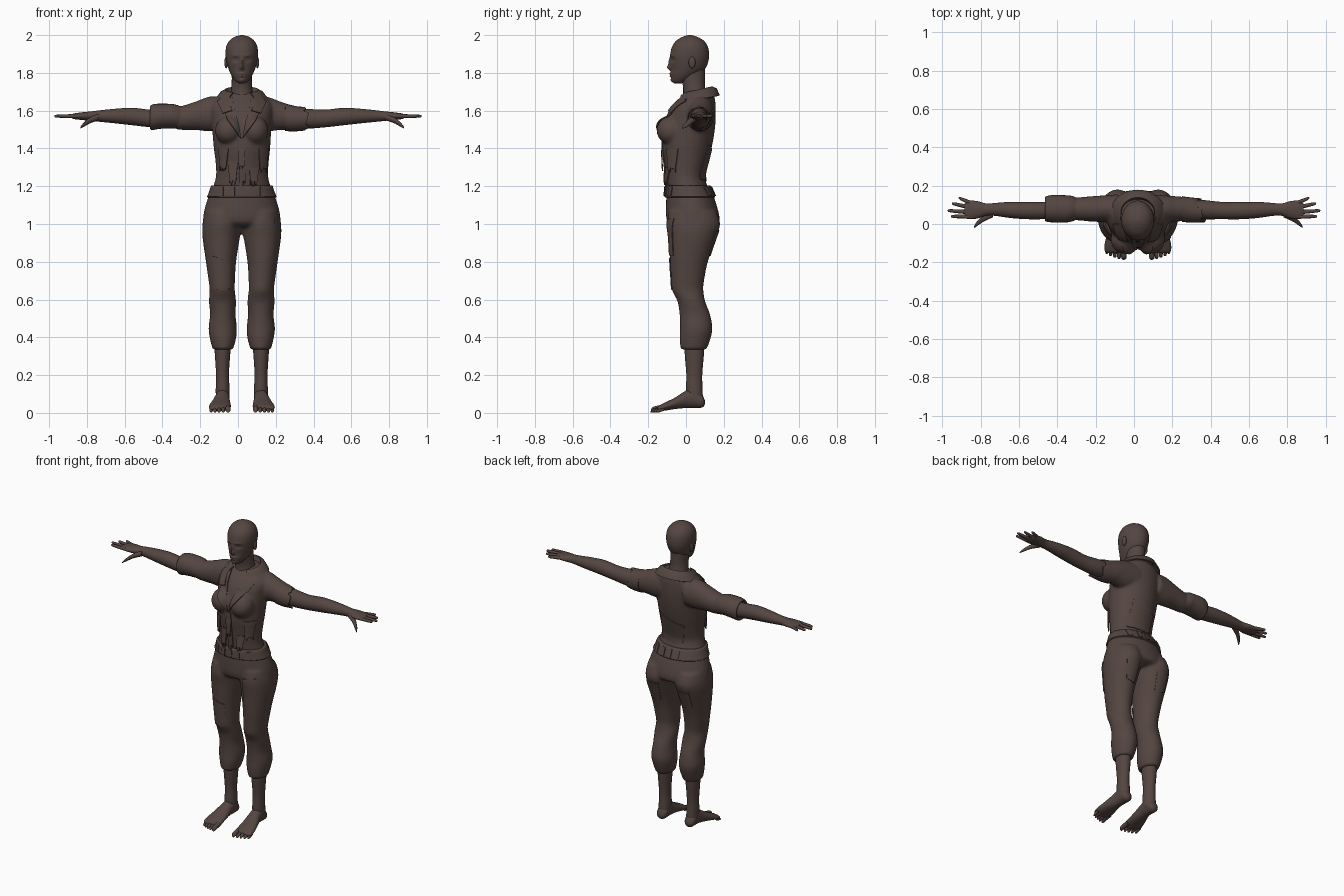
import bpy, bmesh, math, random
from mathutils import Vector, Matrix
from mathutils.bvhtree import BVHTree

random.seed(4)
CX = 0.02  # body axis
mat = bpy.data.materials.new("dark_brown")
mat.diffuse_color = (0.09, 0.061, 0.053, 1)
AXES = {'z': (0, 1, 2), 'x': (1, 2, 0), 'y': (0, 2, 1)}


def smooth_rows(rows, steps):
    """Catmull-Rom rows of numbers."""
    out = []
    for i in range(len(rows) - 1):
        p = [rows[max(0, min(len(rows) - 1, i + k))] for k in (-1, 0, 1, 2)]
        for s in range(steps):
            t = s / steps
            out.append([0.5 * (2*b + (c-a)*t + (2*a-5*b+4*c-d)*t*t + (3*b-a-3*c+d)*t**3)
                        for a, b, c, d in zip(*p)])
    return out + [list(rows[-1])]


def loft(bm, axis, rows, n=24, steps=4, sx=1, ox=0.0, cap=True):
    """rows: position on axis, then min/max on each of the two other axes."""
    ia, ib, it = AXES[axis]
    rings = []
    for t, a0, a1, b0, b1 in smooth_rows(rows, steps):
        ring = []
        for k in range(n):
            w = 2 * math.pi * k / n
            co = [0, 0, 0]
            co[ia] = (a0 + a1) / 2 + (a1 - a0) / 2 * math.cos(w)
            co[ib] = (b0 + b1) / 2 + (b1 - b0) / 2 * math.sin(w)
            co[it] = t
            co[0] = co[0] * sx + ox
            ring.append(bm.verts.new(co))
        rings.append(ring)
    for r, q in zip(rings, rings[1:]):
        for k in range(n):
            bm.faces.new((r[k], r[(k+1) % n], q[(k+1) % n], q[k]))
    if cap:
        bm.faces.new(rings[0])
        bm.faces.new(rings[-1])
    return rings


def ball(bm, c, r):
    bmesh.ops.create_uvsphere(bm, u_segments=20, v_segments=12, radius=1,
                              matrix=Matrix.Translation(c) @ Matrix.Diagonal((*r, 1)))


def finish(name, bm, voxel=0, thick=0, angle=50):
    bmesh.ops.recalc_face_normals(bm, faces=bm.faces)
    me = bpy.data.meshes.new(name)
    bm.to_mesh(me)
    bm.free()
    ob = bpy.data.objects.new(name, me)
    bpy.context.collection.objects.link(ob)
    if voxel:
        m = ob.modifiers.new("blend", 'REMESH')
        m.mode, m.voxel_size = 'VOXEL', voxel
        m = ob.modifiers.new("soften", 'SMOOTH')
        m.factor, m.iterations = 0.5, 6
    if thick:
        m = ob.modifiers.new("cloth", 'SOLIDIFY')
        m.thickness, m.offset = thick, 0
    if ob.modifiers:
        dg = bpy.context.evaluated_depsgraph_get()
        baked = bpy.data.meshes.new_from_object(ob.evaluated_get(dg))
        ob.modifiers.clear()
        ob.data = baked
    ob.data.materials.clear()
    ob.data.materials.append(mat)
    bpy.ops.object.select_all(action='DESELECT')
    bpy.context.view_layer.objects.active = ob
    ob.select_set(True)
    bpy.ops.object.shade_smooth_by_angle(angle=math.radians(angle))
    return ob


def patch(name, target, corners, side=-1, lift=0.0, n=10, rag=0.0):
    """Thin cloth piece laid on the target; corners in x,z: top pair, then bottom pair."""
    me = target.data
    tree = BVHTree.FromPolygons([v.co for v in me.vertices], [p.vertices for p in me.polygons])
    bm = bmesh.new()
    tl, tr, br, bl = [Vector(c) for c in corners]
    g = []
    for j in range(n + 1):
        row = []
        for i in range(n + 1):
            u, v = i / n, j / n
            p = tl.lerp(tr, u).lerp(bl.lerp(br, u), v)
            if j == n:
                p.y -= rag * random.random()
            o = Vector((p.x, side * 0.5, p.y))
            hit = tree.ray_cast(o, Vector((0, -side, 0)))
            if hit[0] is None:
                hit = tree.find_nearest(Vector((p.x, side * 0.05, p.y)))
            d = hit[1] if hit[1].y * side > 0 else -hit[1]
            row.append(bm.verts.new(hit[0] + d * 0.002 + Vector((0, side * lift * v, 0))))
        g.append(row)
    for j in range(n):
        for i in range(n):
            bm.faces.new((g[j][i], g[j][i+1], g[j+1][i+1], g[j+1][i]))
    return finish(name, bm, thick=0.006)


# Head with sculpted face
bm = bmesh.new()
loft(bm, 'z', [(1.745, -.018, .018, -.062, -.02), (1.757, -.034, .034, -.074, .01), (1.785, -.054, .054, -.08, .06),
               (1.82, -.07, .07, -.08, .1), (1.86, -.081, .081, -.083, .118), (1.9, -.086, .086, -.083, .122),
               (1.94, -.082, .082, -.073, .115), (1.97, -.066, .066, -.052, .095), (1.99, -.04, .04, -.02, .062),
               (2.0, -.008, .008, .01, .03)], n=96, steps=8, ox=CX)
features = [(0, 1.828, -.018, .011, .013), (0, 1.855, -.011, .009, .022), (0, 1.795, -.008, .022, .006),
            (0, 1.782, -.007, .018, .005), (0, 1.76, -.006, .02, .01), (.032, 1.87, .011, .017, .011),
            (.032, 1.87, -.006, .01, .005), (.032, 1.892, -.004, .02, .007)]
for v in bm.verts:
    if v.co.y < 0:
        x, z = abs(v.co.x - CX), v.co.z
        v.co.y += sum(a * math.exp(-((x-x0)/sx)**2 - ((z-z0)/sz)**2) for x0, z0, a, sx, sz in features)
finish("head", bm)
for s in (-1, 1):
    bm = bmesh.new()
    ball(bm, (CX + s * .083, .032, 1.855), (.009, .018, .031))
    finish("ear", bm)

# Neck and upper chest
bm = bmesh.new()
loft(bm, 'z', [(1.6, -.09, .09, -.05, .13), (1.67, -.065, .065, -.02, .115), (1.72, -.056, .056, -.015, .102),
               (1.77, -.053, .053, -.025, .1), (1.82, -.055, .055, -.03, .1)], ox=CX)
finish("neck", bm)

# Shirt: torso, bust and sleeves blended
bm = bmesh.new()
loft(bm, 'z', [(1.19, -.155, .155, -.1, .118), (1.25, -.137, .14, -.105, .1), (1.32, -.138, .142, -.113, .115),
               (1.4, -.148, .15, -.125, .135), (1.48, -.155, .155, -.122, .15), (1.55, -.16, .16, -.105, .157),
               (1.62, -.165, .165, -.075, .157), (1.67, -.135, .135, -.03, .152), (1.7, -.085, .085, .0, .14)],
     n=40, ox=CX)
for s in (-1, 1):
    ball(bm, (CX + s * .07, -.08, 1.495), (.072, .076, .075))
    loft(bm, 'x', [(.08, .01, .155, 1.5, 1.67), (.15, .01, .15, 1.49, 1.675), (.22, .012, .145, 1.497, 1.65),
                   (.28, .018, .14, 1.497, 1.63), (.33, .02, .135, 1.5, 1.62)], sx=s)
shirt = finish("shirt", bm, voxel=.009)

# Arms and hands
for s, thumb, side in ((-1, .835, "left"), (1, .88, "right")):
    bm = bmesh.new()
    loft(bm, 'x', [(.25, .03, .13, 1.51, 1.615), (.36, .025, .125, 1.505, 1.61), (.46, .025, .115, 1.512, 1.605),
                   (.56, .025, .115, 1.523, 1.615), (.65, .032, .115, 1.533, 1.61), (.72, .042, .11, 1.54, 1.603),
                   (.77, .043, .107, 1.545, 1.597), (.82, .028, .12, 1.55, 1.592), (.865, .026, .12, 1.555, 1.586),
                   (.885, .04, .105, 1.562, 1.58)], sx=s)
    finish(side + "_arm", bm)
    for y0, y1, tip in ((.11, .135, .915), (.086, .107, .95), (.061, .07, .972), (.038, .04, .955)):
        bm = bmesh.new()
        xs = (.85, .85 + (tip - .85) * .55, tip - .008, tip)
        loft(bm, 'x', [(x, y0 + (y1-y0)*f - r, y0 + (y1-y0)*f + r, 1.571 - r, 1.571 + r)
                       for x, f, r in zip(xs, (0, .55, .93, 1), (.0115, .01, .0075, .002))], n=10, sx=s)
        finish(side + "_finger", bm)
    bm = bmesh.new()
    loft(bm, 'x', [(thumb - .1, .035, .07, 1.55, 1.585), (thumb - .05, .012, .045, 1.532, 1.563),
                   (thumb - .015, -.012, .012, 1.512, 1.533), (thumb, -.022, -.014, 1.505, 1.512)], n=12, sx=s)
    finish(side + "_thumb", bm)

# Rolled cuff on one sleeve, torn end on the other
bm = bmesh.new()
loft(bm, 'x', [(.3, .022, .138, 1.503, 1.622), (.33, .012, .148, 1.506, 1.632), (.36, .008, .15, 1.508, 1.636),
               (.42, .008, .152, 1.503, 1.637), (.455, .012, .145, 1.497, 1.632), (.465, .02, .135, 1.505, 1.622),
               (.45, .028, .122, 1.512, 1.61)], sx=-1)
finish("rolled_cuff", bm)
bm = bmesh.new()
rings = loft(bm, 'x', [(.25, .014, .142, 1.495, 1.635), (.3, .01, .135, 1.493, 1.622), (.34, .012, .132, 1.497, 1.617)],
             steps=3, cap=False)
for k, v in enumerate(rings[-1]):
    w = 2 * math.pi * k / 24
    v.co.x += random.uniform(-.03, .02) + .05 * max(0, -math.cos(w)) ** 2
finish("torn_sleeve_end", bm, thick=.006)

# Collar wrapped round the neck, open at the front
bm = bmesh.new()
rows = []
for k in range(33):
    w = math.radians(-90 + 32 + k * (360 - 64) / 32)
    f = (1 - math.sin(w)) / 2  # 1 at front, 0 at back
    rows.append([bm.verts.new((CX + rx * math.cos(w), .06 + ry * math.sin(w), z - d * f))
                 for rx, ry, z, d in ((.085, .07, 1.69, .03), (.09, .08, 1.725, .035),
                                      (.11, .1, 1.715, .04), (.14, .115, 1.68, .05))])
for r, q in zip(rows, rows[1:]):
    for i in range(3):
        bm.faces.new((r[i], r[i+1], q[i+1], q[i]))
finish("collar", bm, thick=.008)

# Lapels, button strip, hanging shreds and back tear
for s in (-1, 1):
    patch("lapel", shirt, [(CX + s*.055, 1.69), (CX + s*.12, 1.66), (CX + s*.075, 1.55), (CX + s*.003, 1.45)], lift=.006)
    patch("lapel_point", shirt, [(CX + s*.075, 1.67), (CX + s*.13, 1.65), (CX + s*.1, 1.585), (CX + s*.05, 1.6)], lift=.012)
patch("button_strip", shirt, [(.005, 1.45), (.035, 1.45), (.04, 1.2), (.005, 1.21)], lift=.004, rag=.02)
for x, z, w, h in ((-.1, 1.4, .05, .09), (-.05, 1.33, .05, .1), (.0, 1.41, .04, .1), (.06, 1.3, .05, .08), (.11, 1.4, .05, .1)):
    patch("cloth_shred", shirt, [(x, z), (x + w, z), (x + w*.8, z - h), (x + w*.1, z - h)], lift=.014, rag=.03)
patch("back_tear", shirt, [(-.06, 1.36), (.1, 1.42), (.12, 1.25), (-.04, 1.24)], side=1, rag=.02)

# Trousers: hips and legs blended
bm = bmesh.new()
loft(bm, 'z', [(1.2, -.157, .157, -.1, .12), (1.15, -.175, .175, -.104, .145), (1.08, -.197, .197, -.106, .168),
               (1.03, -.205, .205, -.104, .178), (1.0, -.2, .2, -.09, .17), (.985, -.17, .17, -.05, .13)], n=40, ox=CX)
for s in (-1, 1):
    loft(bm, 'z', [(1.07, .005, .195, -.09, .16), (1.0, .002, .208, -.1, .181), (.93, .01, .208, -.092, .16),
                   (.8, .03, .19, -.085, .116), (.7, .036, .176, -.078, .096), (.65, .037, .17, -.074, .092),
                   (.59, .03, .174, -.045, .102), (.52, .033, .168, -.034, .128), (.45, .026, .176, -.032, .14),
                   (.4, .029, .17, -.034, .132), (.345, .043, .157, -.03, .113), (.335, .048, .152, -.025, .107)],
         n=28, sx=s, ox=CX)
trousers = finish("trousers", bm, voxel=.009)
patch("thigh_patch", trousers, [(.1, 1.02), (.19, 1.03), (.18, .83), (.1, .84)])
patch("knee_patch", trousers, [(-.13, .83), (-.05, .8), (-.045, .66), (-.12, .66)], rag=.01)
patch("seat_patch_a", trousers, [(-.13, .96), (-.05, .95), (-.06, .83), (-.13, .85)], side=1)
patch("seat_patch_b", trousers, [(.09, .97), (.18, .96), (.16, .84), (.1, .83)], side=1)

# Belt with loops
bm = bmesh.new()
loft(bm, 'z', [(1.205, -.158, .158, -.102, .125), (1.2, -.164, .164, -.11, .131), (1.165, -.175, .175, -.113, .147),
               (1.145, -.184, .184, -.114, .155), (1.14, -.176, .176, -.106, .148)], n=48, steps=2, ox=CX)
belt = finish("belt", bm)
for x in (-.09, -.03, .02, .07, .13):
    for side in (-1, 1):
        patch("belt_loop", belt, [(x - .013, 1.197), (x + .013, 1.197), (x + .013, 1.148), (x - .013, 1.148)], side, n=4)

# Shins, feet and toes
for s in (-1, 1):
    bm = bmesh.new()
    loft(bm, 'z', [(.38, .055, .147, -.01, .1), (.3, .062, .142, -.006, .094), (.2, .068, .136, .002, .086),
                   (.12, .064, .138, .0, .088), (.06, .066, .136, .01, .09)], sx=s, ox=CX)
    finish("shin", bm)
    bm = bmesh.new()
    loft(bm, 'y', [(.1, .09, .114, .045, .065), (.085, .07, .134, .028, .095), (.04, .064, .138, .026, .13),
                   (.0, .065, .143, .026, .118), (-.06, .06, .162, .02, .08), (-.11, .058, .174, .012, .056),
                   (-.14, .064, .172, .01, .04), (-.15, .08, .16, .014, .03)], sx=s, ox=CX)
    finish("foot", bm)
    for x, tip, r in ((.073, -.187, .014), (.098, -.183, .01), (.12, -.176, .01), (.142, -.168, .0095), (.162, -.156, .009)):
        bm = bmesh.new()
        loft(bm, 'y', [(-.115, x - r, x + r, .012, .014 + 2.2*r), (tip + .018, x - r, x + r, .004, .006 + 2*r),
                       (tip + .005, x - r*.75, x + r*.75, .001, .004 + 1.4*r), (tip, x - .003, x + .003, .003, .009)],
             n=12, sx=s, ox=CX)
        finish("toe", bm)
